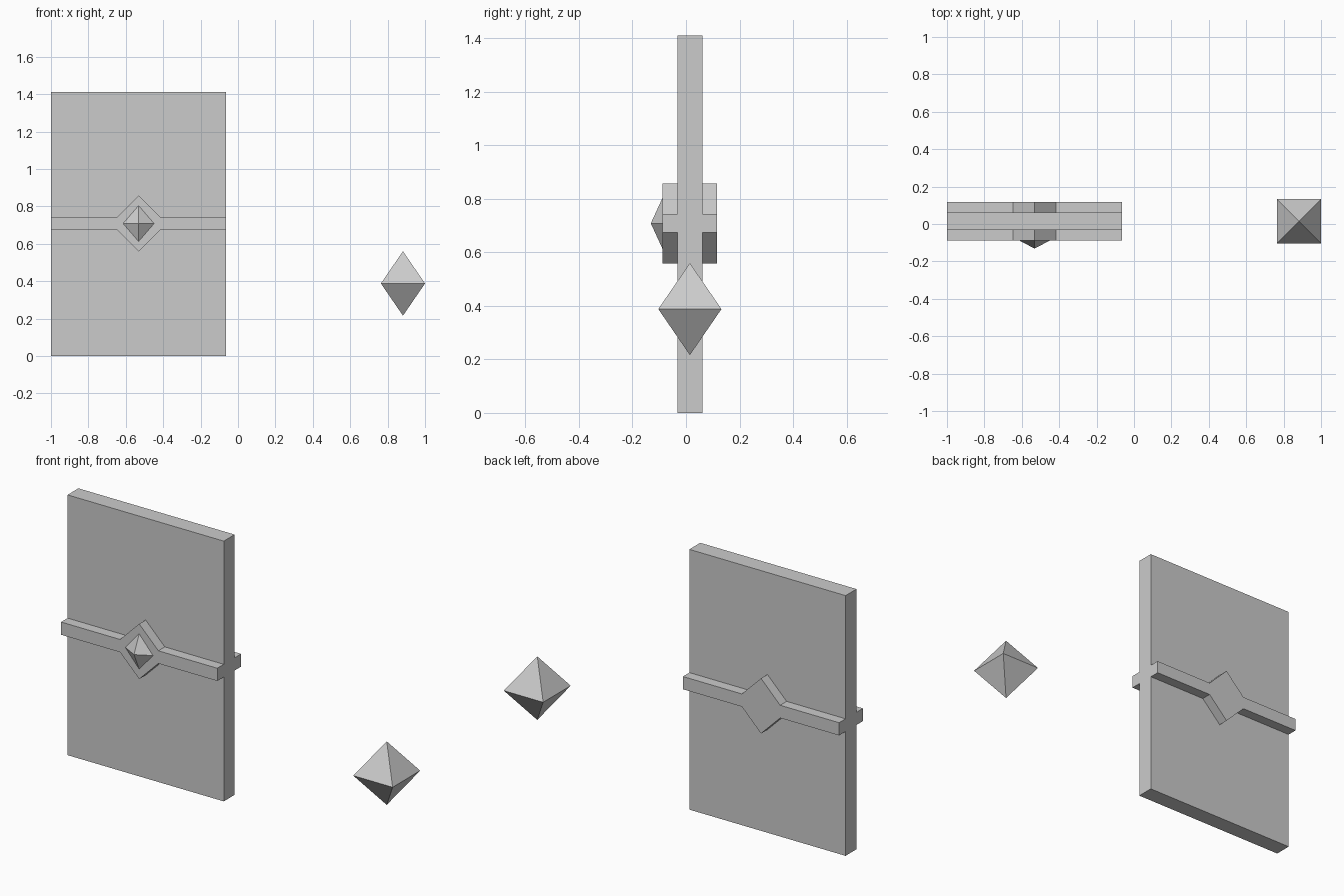
import bpy, math

if "Cube" in bpy.data.objects:
    bpy.data.objects.remove(bpy.data.objects["Cube"])

CX, CY, CZ = -0.5315, 0.0145, 0.7085   # slab centre
HW, HD = 0.4685, 0.0465                # slab half width / half depth
BAND = 0.102                           # band half depth


def mesh_object(name, verts, faces):
    me = bpy.data.meshes.new(name)
    me.from_pydata(verts, [], faces)
    me.update()
    ob = bpy.data.objects.new(name, me)
    bpy.context.collection.objects.link(ob)
    return ob


def prism(name, profile, y0, y1):
    """Extrude an xz profile (counter-clockwise seen from the front) along y."""
    n = len(profile)
    verts = [(x, y, z) for y in (y0, y1) for x, z in profile]
    faces = [tuple(range(n)), tuple(range(2 * n - 1, n - 1, -1))]
    faces += [(i, i + n, (i + 1) % n + n, (i + 1) % n) for i in range(n)]
    return mesh_object(name, verts, faces)


def octahedron(name, centre, rx, ry, rz, turn):
    """Four-sided double pyramid; turn rotates its equator."""
    cx, cy, cz = centre
    ring = [(cx + rx * math.cos(turn + i * math.pi / 2),
             cy + ry * math.sin(turn + i * math.pi / 2), cz) for i in range(4)]
    verts = ring + [(cx, cy, cz + rz), (cx, cy, cz - rz)]
    faces = [f for i in range(4)
             for f in ((i, (i + 1) % 4, 4), ((i + 1) % 4, i, 5))]
    return mesh_object(name, verts, faces)


# Door slab
prism("door_slab", [(CX - HW, 0), (CX + HW, 0), (CX + HW, 2 * CZ - 0.006),
                    (CX - HW, 2 * CZ - 0.006)], CY - HD, CY + HD)

# Bands with a diamond in the middle, front and back
h, d = 0.0345, 0.1495
lower = [(-HW, -h), (h - d, -h), (0, -d), (d - h, -h), (HW, -h)]
outline = lower + [(-x, -z) for x, z in lower]
profile = [(CX + x, CZ + z) for x, z in outline]
prism("front_band", profile, CY - BAND, CY - HD)
prism("back_band", profile, CY + HD, CY + BAND)

# Gem set into the front diamond
octahedron("set_gem", (CX, CY - BAND, CZ), 0.083, 0.044, 0.096, 0)

# Loose gem
r = 0.118 * math.sqrt(2)
octahedron("loose_gem", (0.882, CY, 0.388), r, r, 0.172, math.pi / 4)
